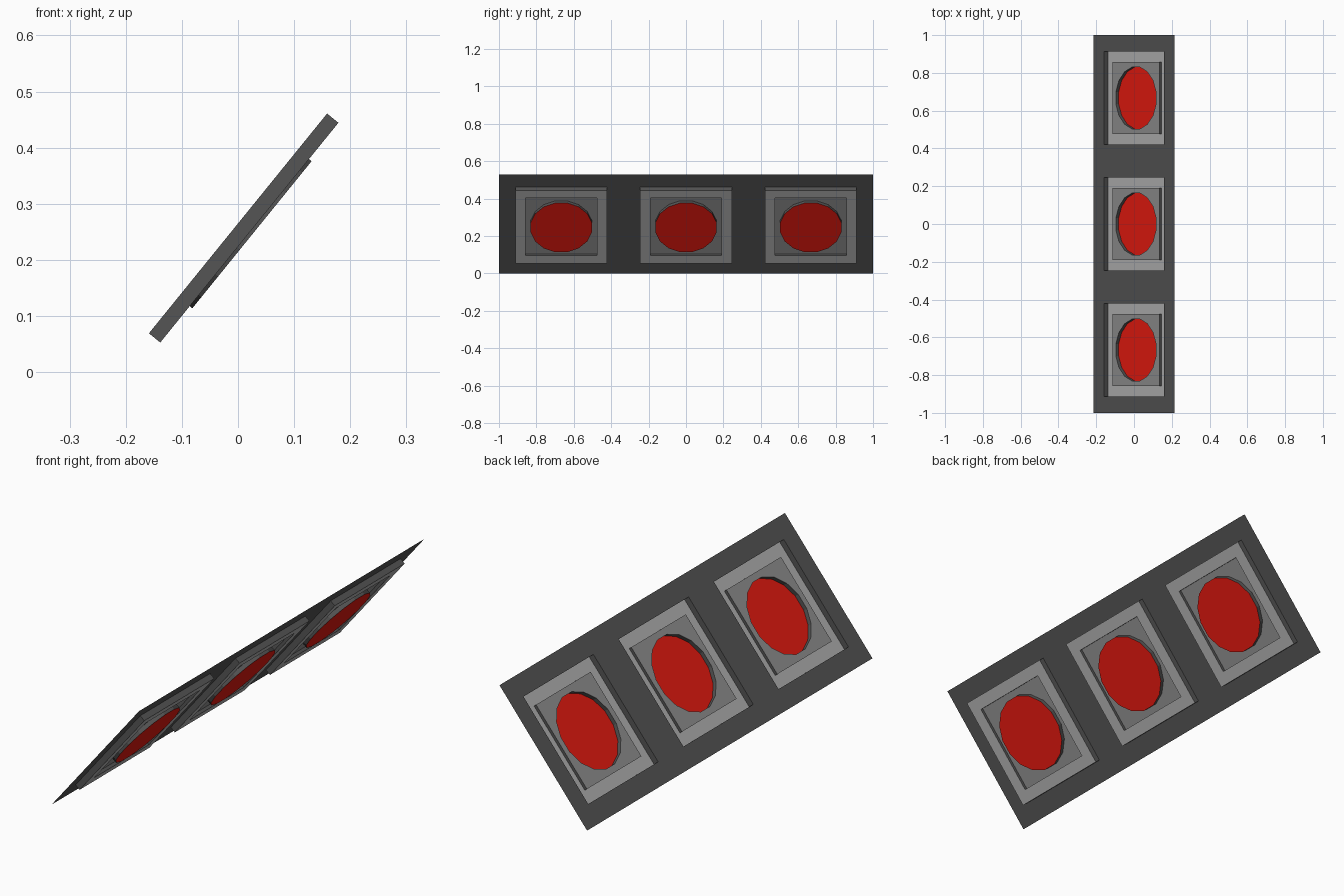
import bpy, math
from mathutils import Matrix

if "Cube" in bpy.data.objects:
    bpy.data.objects.remove(bpy.data.objects["Cube"])

# Tilted frame: local x -> world y, local y -> up the slope, local z -> underside normal
C, S = 0.63, 0.777
TILT = Matrix(((0, C, S, 0), (1, 0, 0, 0), (0, S, -C, 0.265), (0, 0, 0, 1)))
SIDES = 16


def material(name, r, g, b):
    m = bpy.data.materials.new(name)
    m.diffuse_color = (r, g, b, 1)
    m.use_nodes = True
    m.node_tree.nodes["Principled BSDF"].inputs["Base Color"].default_value = m.diffuse_color
    return m


DARK = material("dark_grey", 0.09, 0.09, 0.09)
LIGHT = material("light_grey", 0.45, 0.45, 0.45)
MID = material("mid_grey", 0.28, 0.28, 0.28)
RED = material("red", 0.8, 0.01, 0.005)


def make(name, verts, faces, mats, slots):
    me = bpy.data.meshes.new(name)
    me.from_pydata(verts, [], faces)
    for m in mats:
        me.materials.append(m)
    for p, s in zip(me.polygons, slots):
        p.material_index = s
    me.transform(TILT)
    me.update()
    bpy.context.collection.objects.link(bpy.data.objects.new(name, me))


def rect(cx, hx, hy, z):
    return [(cx + a * hx, b * hy, z) for a, b in ((1, 1), (-1, 1), (-1, -1), (1, -1))]


def ring(cx, rx, ry, z):
    angs = [(k + 0.5) * 2 * math.pi / SIDES for k in range(SIDES)]
    return [(cx + rx * math.cos(a), ry * math.sin(a), z) for a in angs]


def band(a, b, n):
    return [(a + i, a + (i + 1) % n, b + (i + 1) % n, b + i) for i in range(n)]


FX, FY = 0.245, 0.252          # frame half sizes
RX, RY = 0.191, 0.198          # recess half sizes
BX, BY = 0.167, 0.172          # button radii
FACE, FLOOR, CAP = 0.026, 0.013, 0.032
CENTRES = (-0.667, 0.0, 0.667)

# Thin backing plate, open behind each frame
xs = [-1] + [c + s * FX for c in CENTRES for s in (-1, 1)] + [1]
ys = [-0.341, -FY, FY, 0.341]
verts = [(x, y, 0) for x in xs for y in ys]
faces = [(i * 4 + j, i * 4 + 4 + j, i * 4 + 5 + j, i * 4 + 1 + j)
         for i in range(7) for j in range(3) if not (j == 1 and i % 2)]
make("backing_plate", verts, faces, [DARK], [0] * len(faces))

for i, c in enumerate(CENTRES, 1):
    # Raised frame with a recessed floor that has a round opening
    verts = (rect(c, FX, FY, 0) + rect(c, FX, FY, FACE) + rect(c, RX, RY, FACE)
             + rect(c, RX, RY, FLOOR) + ring(c, BX, BY, FLOOR))
    faces = band(0, 4, 4) + band(4, 8, 4) + band(8, 12, 4)
    q = SIDES // 4
    for k in range(SIDES):
        n = (k + 1) % SIDES
        a, b = 12 + k // q, 12 + n // q
        faces.append((a, 16 + n, 16 + k) if a == b else (a, b, 16 + n, 16 + k))
    make(f"button_frame_{i}", verts, faces, [DARK, LIGHT, MID],
         [0] * 4 + [1] * 4 + [0] * 4 + [2] * SIDES)

    # Red button with dark sides
    verts = ring(c, BX, BY, FLOOR) + ring(c, BX, BY, CAP)
    faces = band(0, SIDES, SIDES) + [tuple(range(SIDES, 2 * SIDES))]
    make(f"button_{i}", verts, faces, [DARK, RED], [0] * SIDES + [1])
